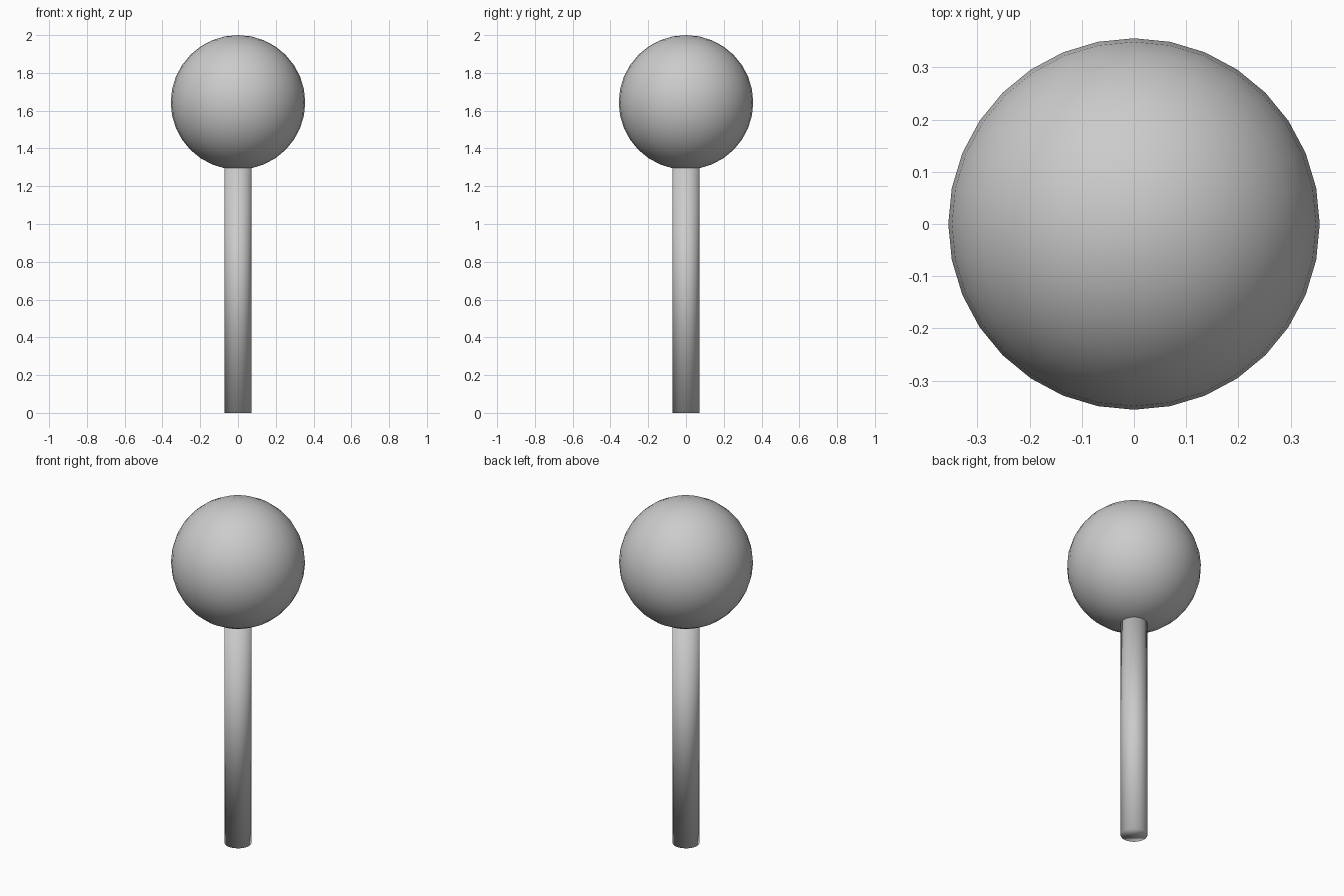
import bpy

if "Cube" in bpy.data.objects:
    bpy.data.objects.remove(bpy.data.objects["Cube"])

BALL_R = 0.356
STICK_R = 0.0712
BALL_Z = 2.0 - BALL_R
STICK_TOP = 1.31


def finish(name):
    obj = bpy.context.object
    obj.name = name
    bpy.ops.object.shade_smooth()
    return obj


# Ball at the top
bpy.ops.mesh.primitive_uv_sphere_add(segments=32, ring_count=16, radius=BALL_R,
                                     location=(0, 0, BALL_Z))
finish("ball")

# Straight stick, its top end just inside the ball
bpy.ops.mesh.primitive_cylinder_add(vertices=32, radius=STICK_R, depth=STICK_TOP,
                                    location=(0, 0, STICK_TOP / 2))
finish("stick")
